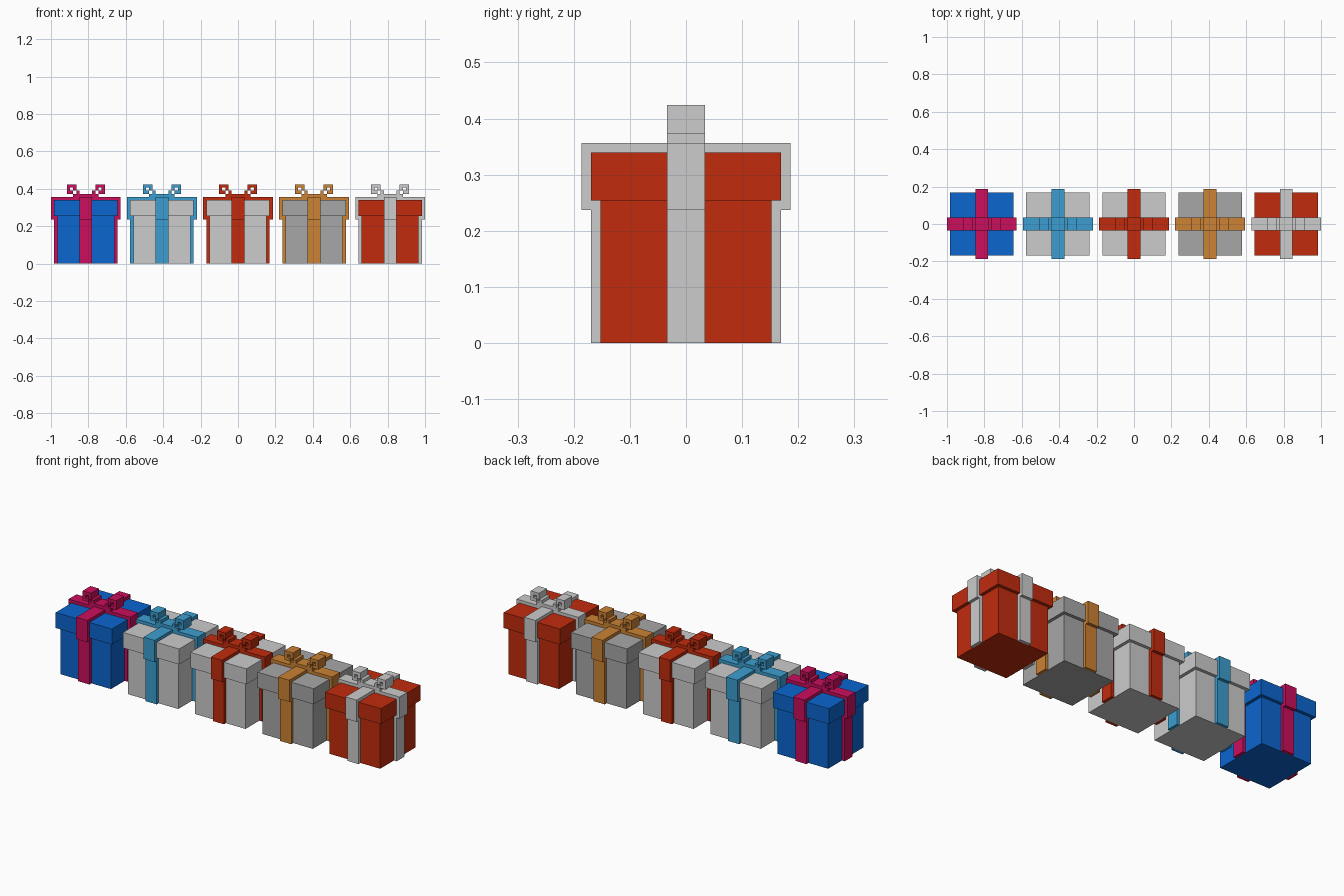
import bpy, bmesh, math
from mathutils import Matrix

if "Cube" in bpy.data.objects:
    bpy.data.objects.remove(bpy.data.objects["Cube"])

U = 2 / 118  # grid unit: every part sits on this small block grid


def srgb(*rgb):
    return tuple(((c / 255 + 0.055) / 1.055) ** 2.4 for c in rgb) + (1,)


COLOURS = {
    "blue": srgb(11, 102, 208), "light_grey": srgb(204, 204, 204),
    "grey": srgb(167, 167, 167), "red": srgb(194, 43, 13),
    "pink": srgb(202, 14, 92), "sky_blue": srgb(60, 158, 208),
    "orange": srgb(204, 130, 52),
}
MATS = {}
for name, col in COLOURS.items():
    MATS[name] = bpy.data.materials.new(name)
    MATS[name].diffuse_color = col


def finish(bm, name, cx, colour):
    bmesh.ops.recalc_face_normals(bm, faces=bm.faces)
    bmesh.ops.scale(bm, vec=(U, U, U), verts=bm.verts)
    me = bpy.data.meshes.new(name)
    bm.to_mesh(me)
    bm.free()
    me.materials.append(MATS[colour])
    ob = bpy.data.objects.new(name, me)
    ob.location.x = cx * U
    bpy.context.collection.objects.link(ob)


def add_box(bm, half, z0, z1):
    m = Matrix.Translation((0, 0, (z0 + z1) / 2)) @ Matrix.Diagonal((2 * half, 2 * half, z1 - z0, 1))
    bmesh.ops.create_cube(bm, size=1, matrix=m)


# ribbon strip: wraps over the lid and down one side (distance from centre, height)
STRIP = [(9, 0), (10, 0), (10, 14), (11, 14), (11, 21), (2, 21), (2, 20), (10, 20), (10, 15), (9, 15)]


def add_strip(bm, angle):
    rot = Matrix.Rotation(angle, 4, 'Z')
    f = bm.faces.new([bm.verts.new(rot @ Matrix.Translation((r, -2, z)).translation) for r, z in STRIP])
    ext = bmesh.ops.extrude_face_region(bm, geom=[f], use_keep_orig=True)
    verts = [g for g in ext["geom"] if isinstance(g, bmesh.types.BMVert)]
    bmesh.ops.translate(bm, vec=rot @ Matrix.Translation((0, 4, 0)).translation, verts=verts)


# left half of the bow in blocks, top row first (x from -6 to 0)
BOW = ["###...",
       "#.#...",
       "##.#..",
       "..####"]


def add_bow(bm):
    cells = set()
    for row, line in enumerate(BOW):
        for i, c in enumerate(line):
            if c == "#":
                cells |= {(i - 6, 24 - row), (5 - i, 24 - row)}
    quad = lambda *pts: bm.faces.new([bm.verts.new(p) for p in pts])
    for x, z in cells:
        for y in (-2, 2):
            quad((x, y, z), (x + 1, y, z), (x + 1, y, z + 1), (x, y, z + 1))
        for dx in (0, 1):
            if (x + 2 * dx - 1, z) not in cells:
                quad((x + dx, -2, z), (x + dx, 2, z), (x + dx, 2, z + 1), (x + dx, -2, z + 1))
        for dz in (0, 1):
            if (x, z + 2 * dz - 1) not in cells:
                quad((x, -2, z + dz), (x + 1, -2, z + dz), (x + 1, 2, z + dz), (x, 2, z + dz))
    bmesh.ops.remove_doubles(bm, verts=bm.verts, dist=0.01)


GIFTS = [("blue", "pink"), ("light_grey", "sky_blue"), ("light_grey", "red"),
         ("grey", "orange"), ("red", "light_grey")]

for n, (wrap, tie) in enumerate(GIFTS):
    cx = (n - 2) * 24
    # box body
    bm = bmesh.new()
    add_box(bm, 9, 0, 15)
    finish(bm, f"box_body_{n + 1}", cx, wrap)
    # lid
    bm = bmesh.new()
    add_box(bm, 10, 15, 20)
    finish(bm, f"box_lid_{n + 1}", cx, wrap)
    # ribbon: four strips and the crossing square
    bm = bmesh.new()
    for k in range(4):
        add_strip(bm, k * math.pi / 2)
    add_box(bm, 2, 20, 21)
    finish(bm, f"ribbon_{n + 1}", cx, tie)
    # bow
    bm = bmesh.new()
    add_bow(bm)
    finish(bm, f"bow_{n + 1}", cx, tie)

for m in bpy.data.materials:
    if m.users and not m.is_grease_pencil:
        m.use_nodes = True
        m.node_tree.nodes["Principled BSDF"].inputs["Base Color"].default_value = m.diffuse_color
